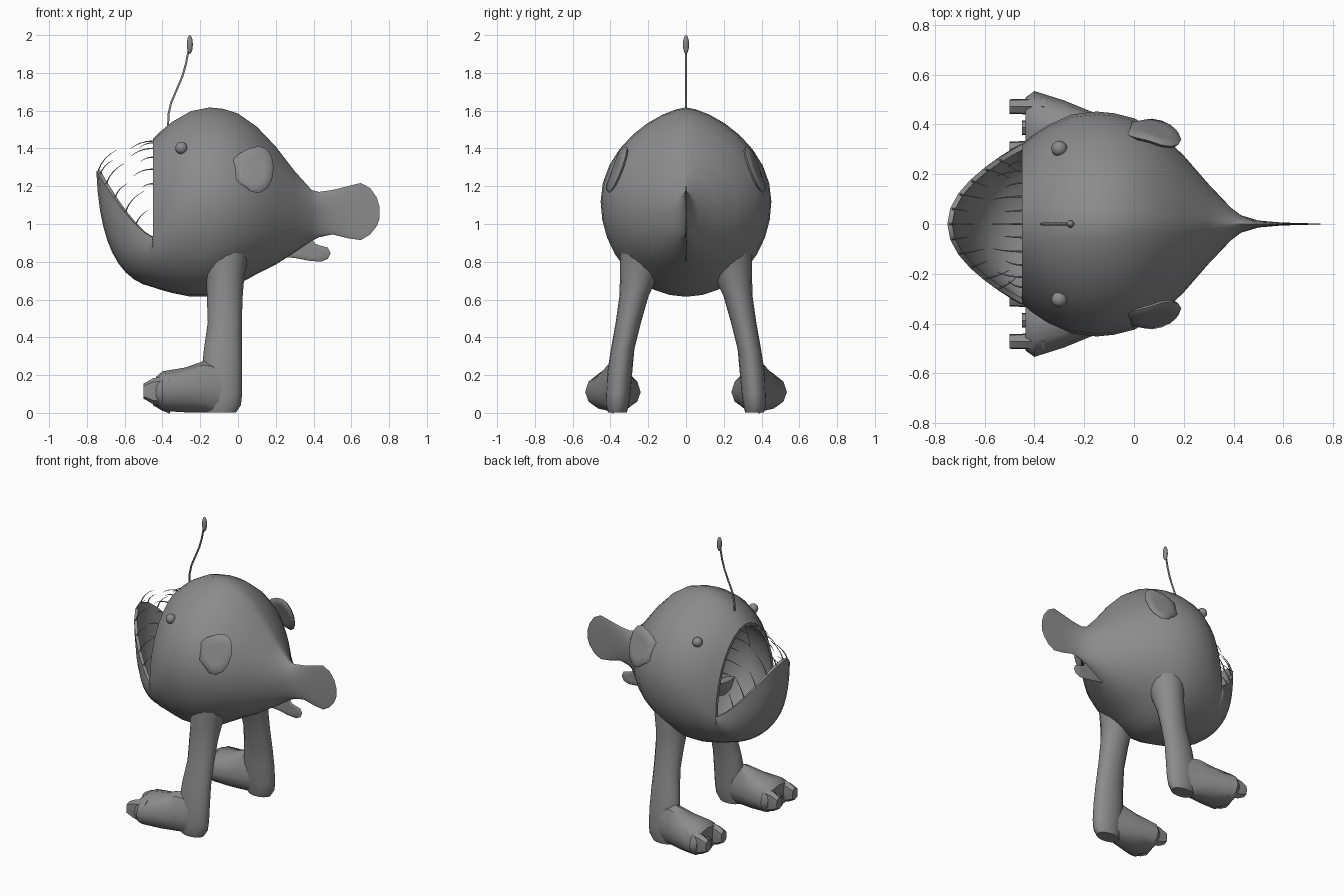
import bpy, bmesh, math
from mathutils import Vector, Matrix

if "Cube" in bpy.data.objects:
    bpy.data.objects.remove(bpy.data.objects["Cube"])

N = 32
grey = bpy.data.materials.new("dark_grey")
grey.diffuse_color = (.26, .26, .26, 1)
grey.use_nodes = True
grey.node_tree.nodes["Principled BSDF"].inputs["Base Color"].default_value = grey.diffuse_color


def finish(name, bm, mirror=False, angle=40):
    bmesh.ops.remove_doubles(bm, verts=bm.verts, dist=1e-4)
    bmesh.ops.recalc_face_normals(bm, faces=bm.faces)
    me = bpy.data.meshes.new(name)
    bm.to_mesh(me)
    bm.free()
    me.materials.append(grey)
    ob = bpy.data.objects.new(name, me)
    bpy.context.collection.objects.link(ob)
    if mirror:
        m = ob.modifiers.new("mirror", 'MIRROR')
        m.use_axis = (False, True, False)
    bpy.ops.object.select_all(action='DESELECT')
    ob.select_set(True)
    bpy.context.view_layer.objects.active = ob
    bpy.ops.object.shade_smooth_by_angle(angle=math.radians(angle))
    return ob


def grid(bm, rows, closed=True, cap_first=False, cap_last=False):
    vs = [[bm.verts.new(p) for p in r] for r in rows]
    n = len(rows[0])
    for a, b in zip(vs, vs[1:]):
        for i in range(n if closed else n - 1):
            j = (i + 1) % n
            bm.faces.new((a[i], a[j], b[j], b[i]))
    if cap_first:
        bm.faces.new(vs[0])
    if cap_last:
        bm.faces.new(vs[-1])


def ring(x, w, zc, zl, zt, cy=0, n=N, p=1.0, up=1.35):
    # egg-shaped section across x, with separate lower and upper heights
    pts = []
    for i in range(n):
        a = 2 * math.pi * i / n
        c, s = math.cos(a), math.sin(a)
        y = cy + w * math.copysign(abs(c) ** (up if s > 0 else p), c)
        pts.append(Vector((x, y, zc + s * ((zt - zc) if s > 0 else (zc - zl)))))
    return pts


def bez(a, b, c, t):
    return a * (1 - t) ** 2 + b * (2 * t * (1 - t)) + c * t * t


def jaw(section, zc, ext, steps=10):
    # lower half of the lip ring swept forward and up into a scoop
    low = [section[i % N] for i in range(N // 2, N + 1)]
    rows = []
    for k in range(steps + 1):
        row = []
        for i, p in enumerate(low):
            c = max(0, math.sin(math.pi * i / (N // 2)))
            rim = Vector((p.x - ext * c ** 2, p.y, zc + 0.35 * c ** 2.8))
            ctl = Vector((p.x - ext * 0.93 * c ** 1.7, p.y * 1.03, zc - 0.21 * c))
            row.append(bez(p, ctl, rim, k / steps))
        rows.append(row)
    return rows


# Body, tail, jaw and mouth lining
stations = [
    (.75, .002, 1.06, 1.03, 1.09), (.735, .002, 1.06, .99, 1.14),
    (.70, .003, 1.06, .945, 1.19), (.65, .004, 1.06, .915, 1.217),
    (.58, .007, 1.06, .925, 1.20), (.50, .014, 1.06, .945, 1.18),
    (.43, .035, 1.06, .93, 1.17), (.39, .065, 1.06, .91, 1.18),
    (.30, .16, 1.07, .85, 1.28), (.20, .275, 1.09, .785, 1.41),
    (.10, .37, 1.11, .735, 1.515), (0, .425, 1.12, .68, 1.585),
    (-.08, .445, 1.12, .635, 1.61), (-.15, .452, 1.12, .615, 1.617),
    (-.25, .44, 1.10, .615, 1.597), (-.35, .395, 1.04, .635, 1.54),
    (-.41, .355, .97, .652, 1.49), (-.45, .32, .93, .665, 1.45)]
# sections relax to a rounder shape towards the lip
power = [1.35] * 14 + [1.28, 1.15, 1.08, 1.06]
bm = bmesh.new()
outer = [ring(*s, up=u) for s, u in zip(stations, power)]
grid(bm, outer, cap_first=True)
lining = [ring(*s, up=1.08) for s in [
    (-.45, .297, .935, .69, 1.428), (-.36, .33, 1.0, .67, 1.45),
    (-.25, .34, 1.06, .69, 1.46), (-.15, .27, 1.07, .78, 1.36), (-.1, .12, 1.07, .95, 1.2)]]
grid(bm, lining, cap_last=True)
jo, ji = jaw(outer[-1], .93, .30), jaw(lining[0], .935, .28)
grid(bm, jo, closed=False)
grid(bm, ji, closed=False)
grid(bm, [jo[-1], ji[-1]], closed=False)
half = N // 2 + 1
grid(bm, [outer[-1][:half], lining[0][:half]], closed=False)
finish("body", bm)

# Legs: stacked horizontal ellipses from hip to heel
bm = bmesh.new()
rows = []
for cx, cy, z, rx, ry in [
        (-.06, .20, .92, .14, .145), (-.065, .23, .80, .115, .12), (-.067, .25, .72, .10, .10),
        (-.07, .275, .62, .095, .077), (-.07, .305, .48, .09, .067), (-.08, .335, .34, .10, .062),
        (-.085, .35, .22, .107, .066), (-.085, .36, .10, .107, .065), (-.085, .363, .04, .10, .06),
        (-.09, .363, .003, .08, .05)]:
    rows.append([(cx + rx * math.cos(t), cy + ry * math.sin(t), z)
                 for t in [math.pi * i / 8 for i in range(16)]])
grid(bm, rows, cap_first=True, cap_last=True)
finish("leg", bm, True)

# Feet: sections along x
bm = bmesh.new()
feet = [(-.02, .045, .10, .03, .20, .362), (-.10, .062, .11, .005, .26, .365),
        (-.18, .085, .11, .003, .275, .37), (-.28, .118, .11, .003, .24, .378),
        (-.40, .147, .11, .01, .22, .387), (-.435, .122, .11, .035, .19, .387)]
grid(bm, [ring(*f, n=12, p=.9, up=.9) for f in feet], cap_first=True, cap_last=True)
finish("foot", bm, True, 35)

# Toes
bm = bmesh.new()
for y, zc, tip in [(.472, .115, -.5), (.387, .08, -.45), (.302, .115, -.5)]:
    sec = [ring(x, w, zc, zc - h, zc + h, cy=y, n=8, p=.4, up=.4)
           for x, w, h in [(-.36, .032, .085), (tip + .05, .031, .068), (tip, .029, .04)]]
    grid(bm, sec, cap_first=True, cap_last=True)
finish("toes", bm, True, 25)


# Fins: rounded outlines in the side plane, given thickness
def fin(name, outline, yfun, thick, mirror):
    bm = bmesh.new()
    n = len(outline)
    cx, cz = sum(p[0] for p in outline) / n, sum(p[1] for p in outline) / n
    rows = []
    for side, s in [(1, .55), (1, .88), (0, 1), (-1, .88), (-1, .55)]:
        row = []
        for x, z in outline:
            px, pz = cx + (x - cx) * s, cz + (z - cz) * s
            row.append((px, yfun(px, pz) + side * thick, pz))
        rows.append(row)
    grid(bm, rows, cap_first=True, cap_last=True)
    finish(name, bm, mirror, 60)


fin("pectoral_fin",
    [(-.03, 1.34), (.01, 1.375), (.06, 1.40), (.11, 1.413), (.15, 1.40), (.178, 1.36), (.19, 1.30),
     (.18, 1.235), (.155, 1.19), (.115, 1.165), (.07, 1.17), (.035, 1.20), (-.02, 1.23)],
    lambda x, z: .42 - .36 * (z - 1.17) - .25 * max(0, x - .05), .014, True)
fin("anal_fin",
    [(.18, .85), (.24, .825), (.30, .82), (.38, .805), (.44, .80), (.475, .815), (.49, .845),
     (.475, .875), (.44, .885), (.41, .895), (.38, .94), (.28, .95)],
    lambda x, z: 0, .005, False)

# Eyes
bm = bmesh.new()
bmesh.ops.create_uvsphere(bm, u_segments=16, v_segments=10, radius=.032,
                          matrix=Matrix.Translation((-.3, .303, 1.402)))
finish("eyes", bm, True)


# Thin tapered tubes
def tubes(name, paths, r0, r1):
    cu = bpy.data.curves.new(name, 'CURVE')
    cu.dimensions = '3D'
    cu.bevel_depth = 1
    cu.bevel_resolution = 1
    cu.use_fill_caps = True
    cu.materials.append(grey)
    for path in paths:
        sp = cu.splines.new('POLY')
        sp.points.add(len(path) - 1)
        for i, (pt, p) in enumerate(zip(sp.points, path)):
            pt.co = (*p, 1)
            pt.radius = r0 + (r1 - r0) * i / (len(path) - 1)
    bpy.context.collection.objects.link(bpy.data.objects.new(name, cu))


# Lure stalk and bulb
tubes("lure_stalk", [[(-.37, 0, 1.52), (-.368, 0, 1.58), (-.355, 0, 1.64), (-.325, 0, 1.71),
                      (-.295, 0, 1.78), (-.275, 0, 1.85), (-.262, 0, 1.92)]], .006, .006)
bm = bmesh.new()
bmesh.ops.create_uvsphere(bm, u_segments=12, v_segments=8, radius=1,
                          matrix=Matrix.Translation((-.255, 0, 1.95)) @ Matrix.Diagonal((.016, .016, .05, 1)))
finish("lure_bulb", bm)

# Teeth: upper ones reach forward and droop, lower ones curl up and back
upper, lower = [], []
for i in range(3, 14):
    p = (outer[-1][i] + lining[0][i]) / 2
    L = (.06 + .06 * math.sin(math.pi * i / 16)) * (1 if i % 2 == 0 else .6)
    upper.append([bez(p, p + Vector((-.6 * L, 0, 0)), p + Vector((-L, -p.y * .1, -.35 * L)), t / 4)
                  for t in range(5)])
for i in range(3, 14):
    p = (jo[-1][i] + ji[-1][i]) / 2
    L = .12 if i % 2 == 0 else .08
    lower.append([bez(p, p + Vector((.2 * L, 0, .6 * L)), p + Vector((.8 * L, -p.y * .15, .9 * L)), t / 4)
                  for t in range(5)])
tubes("upper_teeth", upper, .004, .001)
tubes("lower_teeth", lower, .004, .001)
